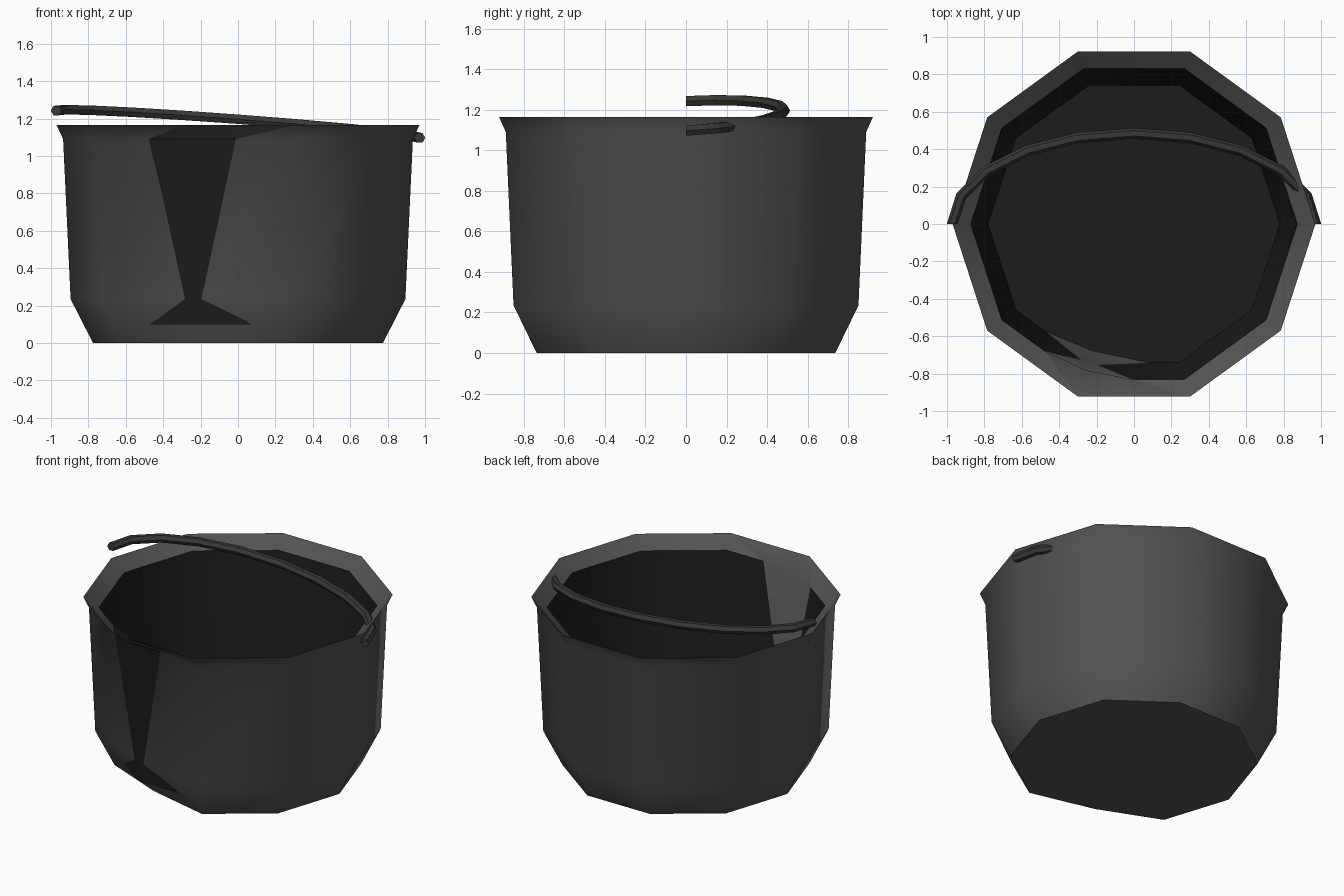
import bpy, bmesh, math
from mathutils import Vector

if "Cube" in bpy.data.objects:
    bpy.data.objects.remove(bpy.data.objects["Cube"])

SIDES = 10
DENT_INDEX = 7          # front-left corner (252 degrees)
DENT = 0.112


def material(name, grey):
    m = bpy.data.materials.new(name)
    m.diffuse_color = (grey, grey * 0.99, grey * 0.97, 1)
    m.use_nodes = True
    m.node_tree.nodes["Principled BSDF"].inputs["Base Color"].default_value = m.diffuse_color
    return m


def finish(name, bm, mat, smooth_angle=None):
    mesh = bpy.data.meshes.new(name)
    bm.to_mesh(mesh)
    bm.free()
    obj = bpy.data.objects.new(name, mesh)
    bpy.context.collection.objects.link(obj)
    mesh.materials.append(mat)
    if smooth_angle:
        bpy.ops.object.select_all(action='DESELECT')
        obj.select_set(True)
        bpy.context.view_layer.objects.active = obj
        bpy.ops.object.shade_smooth_by_angle(angle=math.radians(smooth_angle))
    return obj


def bridge(bm, a, b, closed=True):
    n = len(a)
    for i in range(n):
        j = (i + 1) % n
        bm.faces.new((a[i], a[j], b[j], b[i]))


def lathe(profile):
    """Ten-sided shell from (radius, z, dent) rows; the first row is capped."""
    bm = bmesh.new()
    rings = []
    for r, z, dent in profile:
        ring = []
        for i in range(SIDES):
            a = 2 * math.pi * i / SIDES
            rad = r - (dent if i == DENT_INDEX else 0)
            ring.append(bm.verts.new((rad * math.cos(a), rad * math.sin(a), z)))
        rings.append(ring)
    bm.faces.new(list(reversed(rings[0])))
    for a, b in zip(rings, rings[1:]):
        bridge(bm, a, b)
    return bm


outer_mat = material("dark_metal", 0.085)
inner_mat = material("black_inside", 0.012)
handle_mat = material("handle_metal", 0.04)

# Outer shell with flared lip folding inward; one corner is dented
bm = lathe([(0.775, 0.0, DENT), (0.895, 0.235, DENT), (0.935, 1.09, DENT),
            (0.97, 1.165, 0), (0.873, 1.09, 0)])
finish("bucket_shell", bm, outer_mat, 50)

# Inner lining: straight cone and floor, facing inward
bm = lathe([(0.78, 0.1, 0), (0.873, 1.09, 0)])
bmesh.ops.reverse_faces(bm, faces=bm.faces[:])
finish("bucket_lining", bm, inner_mat, 50)

# Tilted half-ellipse handle with a six-sided section
bm = bmesh.new()
A, B, T = 0.972, 0.485, 0.029
sections = []
for k in range(11):
    t = math.pi * k / 10
    x, y = A * math.cos(t), B * math.sin(t)
    centre = Vector((x, y, 1.17 - 0.075 * x + 0.055 * y))
    out = Vector((B * math.cos(t), A * math.sin(t), 0)).normalized()
    sections.append([bm.verts.new(centre + out * T * math.cos(s * math.pi / 3)
                                  + Vector((0, 0, T * math.sin(s * math.pi / 3))))
                     for s in range(6)])
for a, b in zip(sections, sections[1:]):
    bridge(bm, a, b)
bm.faces.new(sections[0])
bm.faces.new(sections[-1])
bmesh.ops.recalc_face_normals(bm, faces=bm.faces[:])
finish("handle", bm, handle_mat)
